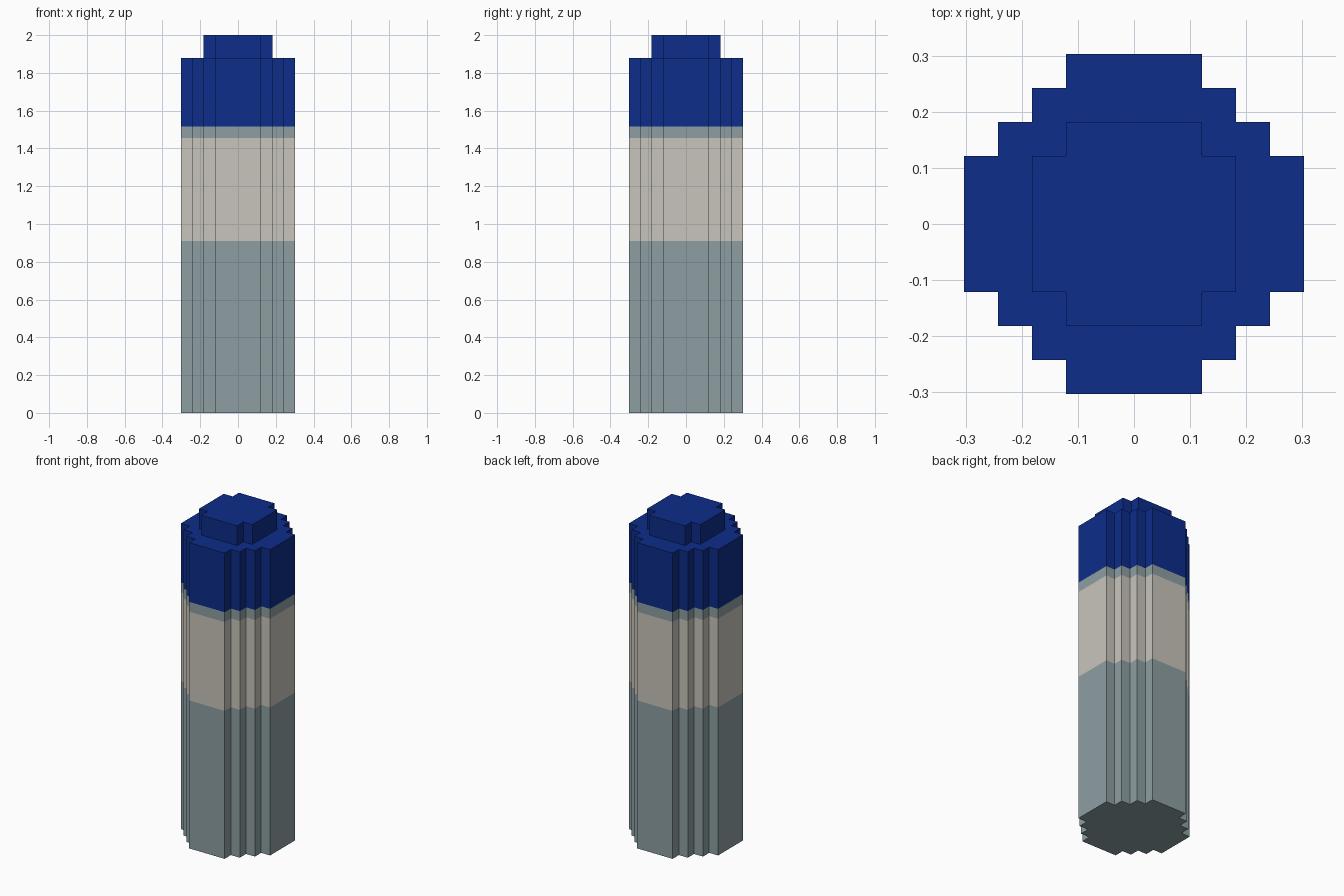
import bpy
import bmesh

cube = bpy.data.objects.get("Cube")
if cube:
    bpy.data.objects.remove(cube, do_unlink=True)

U = 2 / 33  # size of one block


def make_material(name, rgb):
    mat = bpy.data.materials.new(name)
    mat.use_nodes = True
    mat.diffuse_color = (*rgb, 1)
    bsdf = next(n for n in mat.node_tree.nodes if n.type == "BSDF_PRINCIPLED")
    bsdf.inputs["Base Color"].default_value = (*rgb, 1)
    return mat


blue = make_material("deep blue", (0.004, 0.026, 0.255))
grey = make_material("blue grey", (0.266, 0.347, 0.362))
cream = make_material("warm cream", (0.584, 0.558, 0.503))


def stepped_outline(radius):
    """Blocky circle: stairs from (radius, 2) to (2, radius), turned four times."""
    stairs = []
    for x in range(radius, 1, -1):
        y = radius + 2 - x
        stairs.append((x, y))
        if x > 2:
            stairs.append((x - 1, y))
    outline = []
    for _ in range(4):
        outline += stairs
        stairs = [(-y, x) for x, y in stairs]
    return outline


def make_section(name, radius, bottom, top, mat, cap_bottom=False, cap_top=False):
    """Upright stepped column section, closed only where an end is exposed."""
    bm = bmesh.new()
    outline = stepped_outline(radius)
    low, high = ([bm.verts.new((x * U, y * U, z * U)) for x, y in outline]
                 for z in (bottom, top))
    n = len(outline)
    for i in range(n):
        j = (i + 1) % n
        bm.faces.new((low[i], low[j], high[j], high[i]))
    if cap_bottom:
        bm.faces.new(low[::-1])
    if cap_top:
        bm.faces.new(high)
    mesh = bpy.data.meshes.new(name)
    bm.to_mesh(mesh)
    bm.free()
    mesh.materials.append(mat)
    obj = bpy.data.objects.new(name, mesh)
    bpy.context.collection.objects.link(obj)


# Column from the ground up
make_section("lower_body", 5, 0, 15, grey, cap_bottom=True)
make_section("middle_band", 5, 15, 24, cream)
make_section("thin_ring", 5, 24, 25, grey)
make_section("upper_body", 5, 25, 31, blue, cap_top=True)

# Small raised knob
make_section("top_knob", 3, 31, 33, blue, cap_top=True)
